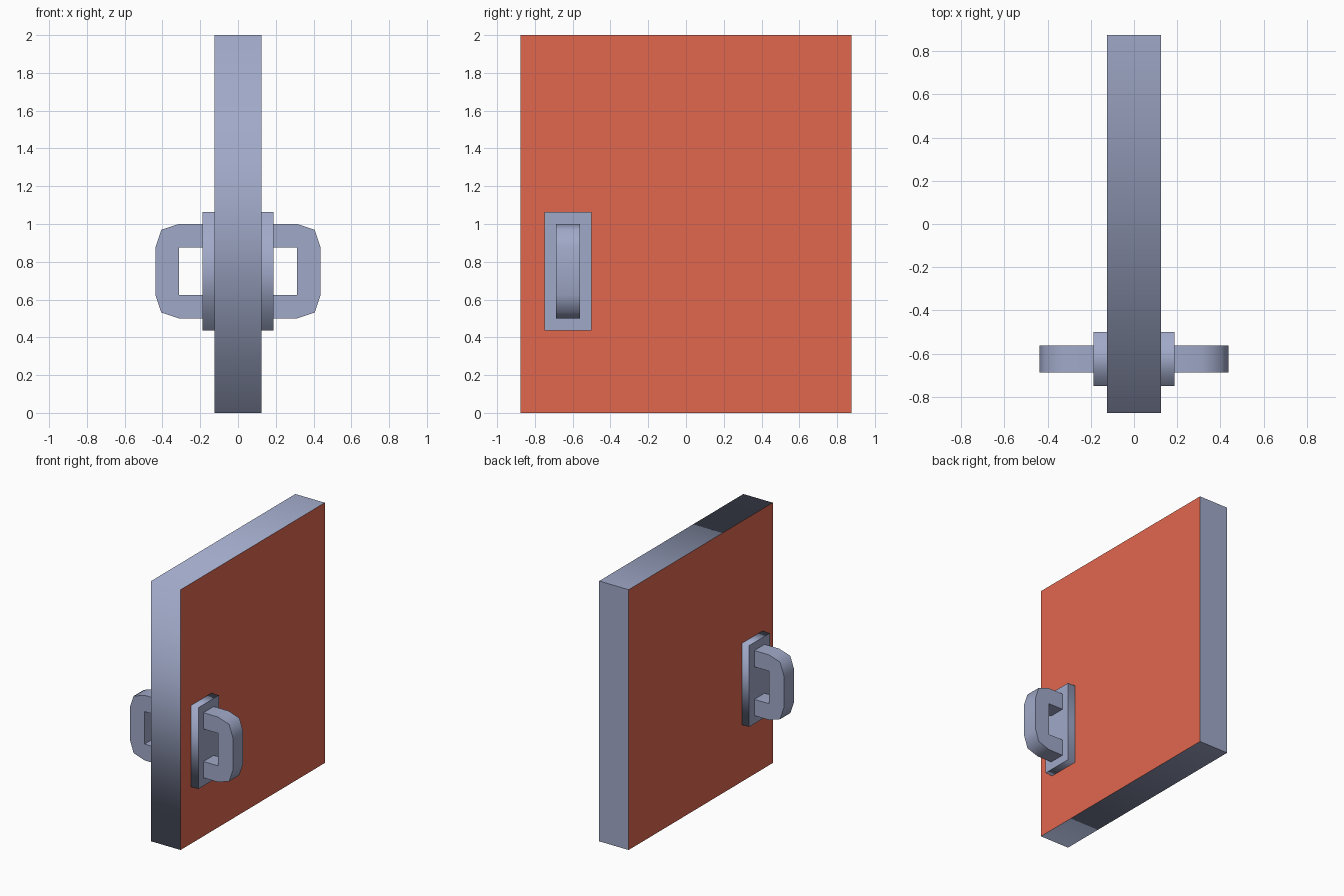
import bpy
import bmesh
import math
from mathutils import Matrix, Vector

cube = bpy.data.objects.get("Cube")
if cube:
    bpy.data.objects.remove(cube, do_unlink=True)


def material(name, rgb):
    mat = bpy.data.materials.new(name)
    mat.use_nodes = True
    color = (*rgb, 1)
    mat.diffuse_color = color
    mat.node_tree.nodes["Principled BSDF"].inputs["Base Color"].default_value = color
    return mat


metal = material("blue grey metal", (0.352, 0.397, 0.578))
panel = material("red panel", (0.753, 0.136, 0.078))


def finish(name, bm, mats):
    bmesh.ops.recalc_face_normals(bm, faces=bm.faces)
    for f in bm.faces:
        f.smooth = True
    mesh = bpy.data.meshes.new(name)
    bm.to_mesh(mesh)
    bm.free()
    for mat in mats:
        mesh.materials.append(mat)
    obj = bpy.data.objects.new(name, mesh)
    bpy.context.collection.objects.link(obj)
    return obj


def slab(name, center, size, mats, sharp_back=False):
    """Thin box along x: flat broad faces, softly shaded rim."""
    bm = bmesh.new()
    place = Matrix.Translation(center) @ Matrix.Diagonal((*size, 1))
    bmesh.ops.create_cube(bm, size=1, matrix=place)
    for e in bm.edges:
        a, b = (v.co for v in e.verts)
        along_x = abs(a.x - b.x) > 0.001
        at_back = a.y > center[1] and b.y > center[1]
        e.smooth = along_x and not (sharp_back and at_back)
    bm.normal_update()
    for f in bm.faces:
        if abs(f.normal.x) > 0.9:
            f.material_index = len(mats) - 1
    return finish(name, bm, mats)


def grip(name, side):
    """C-shaped handle: an outline in the xz plane, extruded along y."""
    upper = [(0.1875, 0.125), (0.3125, 0.125), (0.3125, 0)]
    inner = upper[:2] + [(x, -z) for x, z in reversed(upper[:2])]
    outer_top = [(0.1875, 0.25), (0.3125, 0.25), (0.406, 0.219), (0.4375, 0.125)]
    outer = outer_top + [(x, -z) for x, z in reversed(outer_top)]
    outline = outer + inner[::-1]
    bm = bmesh.new()
    verts = [bm.verts.new((side * x, -0.6875, 0.75 + z)) for x, z in outline]
    face = bm.faces.new(verts)
    ext = bmesh.ops.extrude_face_region(bm, geom=[face])
    moved = [g for g in ext["geom"] if isinstance(g, bmesh.types.BMVert)]
    bmesh.ops.translate(bm, verts=moved, vec=Vector((0, 0.125, 0)))
    bmesh.ops.recalc_face_normals(bm, faces=bm.faces)
    # Keep the rim soft over the rounded corners only
    for e in bm.edges:
        e.smooth = e.calc_face_angle(0) < math.radians(60)
    return finish(name, bm, [metal])


# Door leaf with red broad faces and a metal rim
slab("door", (0, 0, 1), (0.25, 1.75, 2), [metal, panel], sharp_back=True)

# Mounting plate and handle on each side
for label, side in (("left", 1), ("right", -1)):
    slab(label + "_handle_plate", (side * 0.15625, -0.625, 0.75),
         (0.0625, 0.25, 0.625), [metal])
    grip(label + "_handle", side)
